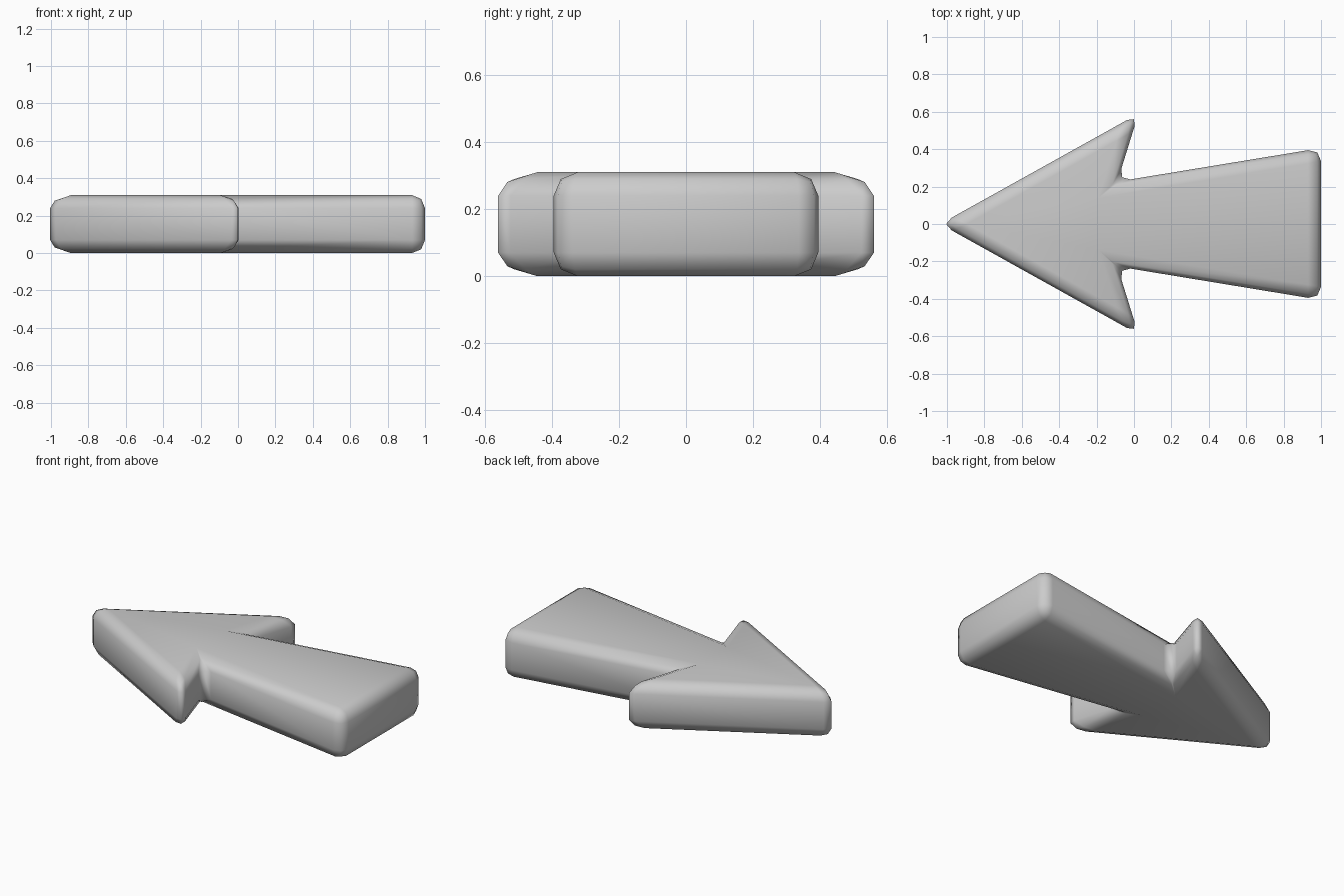
import bpy, bmesh

if "Cube" in bpy.data.objects:
    bpy.data.objects.remove(bpy.data.objects["Cube"])

# Half outline of the arrow: tip, barb, neck, tail corner
half = [(-1.036, 0), (0.024, 0.59), (-0.089, 0.227), (1.0, 0.406)]
outline = half + [(x, -y) for x, y in reversed(half[1:])]
HEIGHT = 0.31

# Extruded arrow slab
bm = bmesh.new()
face = bm.faces.new([bm.verts.new((x, y, 0)) for x, y in outline])
res = bmesh.ops.extrude_face_region(bm, geom=[face], use_keep_orig=True)
top = [v for v in res["geom"] if isinstance(v, bmesh.types.BMVert)]
bmesh.ops.translate(bm, verts=top, vec=(0, 0, HEIGHT))
bmesh.ops.recalc_face_normals(bm, faces=bm.faces)
mesh = bpy.data.meshes.new("arrow")
bm.to_mesh(mesh)
bm.free()
arrow = bpy.data.objects.new("arrow", mesh)
bpy.context.collection.objects.link(arrow)

# Rounded edges
bevel = arrow.modifiers.new("rounding", 'BEVEL')
bevel.width = 0.07
bevel.segments = 2
bevel.limit_method = 'NONE'
bevel.use_clamp_overlap = False
mesh.shade_smooth()
